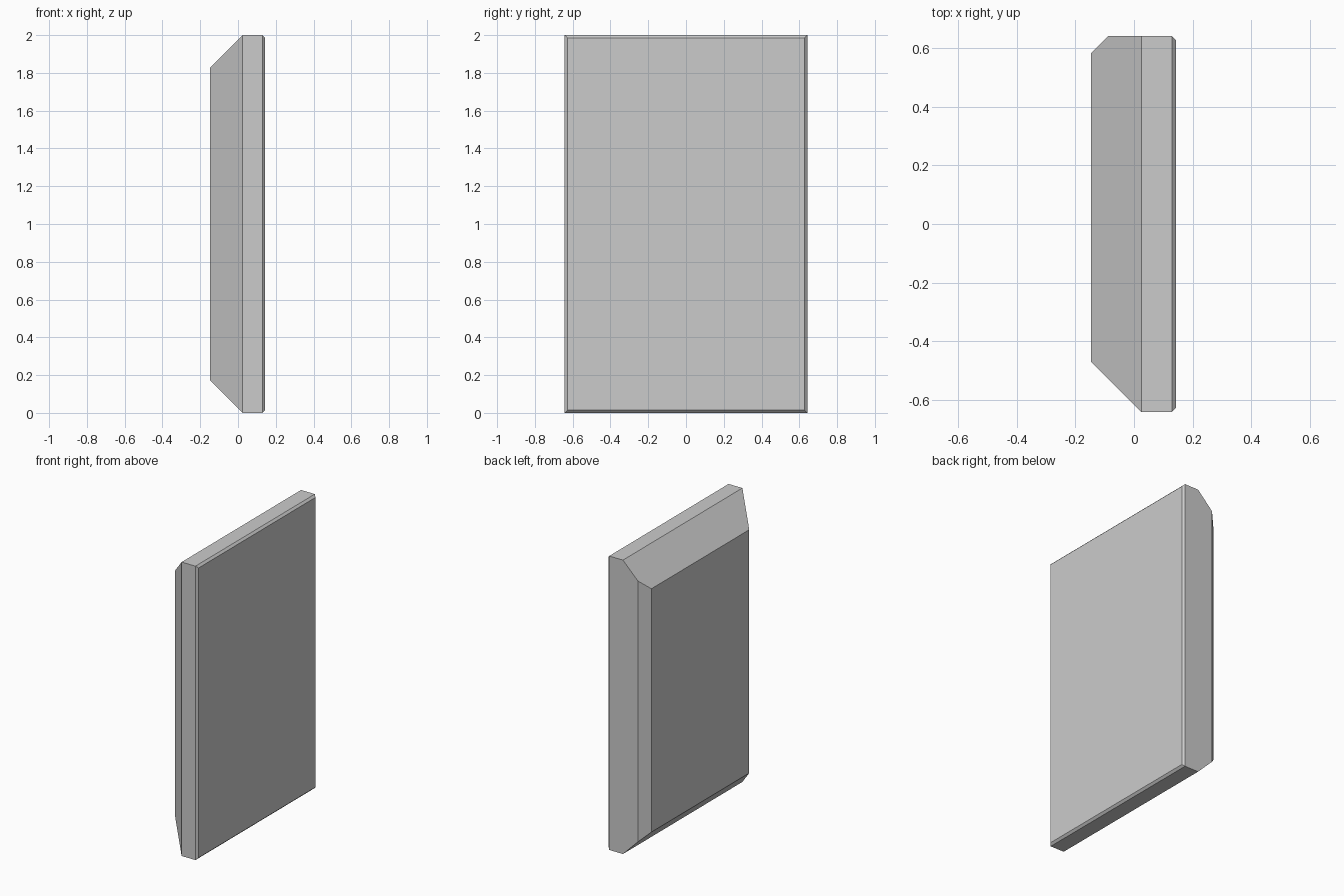
import bpy
import bmesh
from mathutils import Vector

if "Cube" in bpy.data.objects:
    bpy.data.objects.remove(bpy.data.objects["Cube"])

X_BACK, X_FRONT = -0.147, 0.143
HALF_W, HEIGHT = 0.642, 2.0


def chamfer(bm, point, normal):
    """Slice off everything beyond the plane and cap the cut."""
    geom = bm.verts[:] + bm.edges[:] + bm.faces[:]
    cut = bmesh.ops.bisect_plane(bm, geom=geom, plane_co=Vector(point),
                                 plane_no=Vector(normal), clear_outer=True)
    edges = [e for e in cut["geom_cut"] if isinstance(e, bmesh.types.BMEdge)]
    bmesh.ops.contextual_create(bm, geom=edges)


# Slab block
bm = bmesh.ops and bmesh.new()
bmesh.ops.create_cube(bm, size=1)
for v in bm.verts:
    v.co = (X_FRONT if v.co.x > 0 else X_BACK,
            HALF_W * 2 * v.co.y,
            (v.co.z + 0.5) * HEIGHT)

# Each outer edge: (point on the edge, outward direction, rear chamfer width)
sides = [
    ((0, 0, HEIGHT), (0, 0, 1), 0.172),
    ((0, 0, 0), (0, 0, -1), 0.172),
    ((0, -HALF_W, 0), (0, -1, 0), 0.172),
    ((0, HALF_W, 0), (0, 1, 0), 0.060),
]
for point, out, rear in sides:
    # Wide rear bevel, then the thin front lip
    chamfer(bm, (X_BACK + rear, *point[1:]), (-1, *out[1:]))
    chamfer(bm, (X_FRONT - 0.014, *point[1:]), (1, *out[1:]))

bmesh.ops.recalc_face_normals(bm, faces=bm.faces[:])
mesh = bpy.data.meshes.new("bevelled_panel")
bm.to_mesh(mesh)
bm.free()
panel = bpy.data.objects.new("bevelled_panel", mesh)
bpy.context.collection.objects.link(panel)
